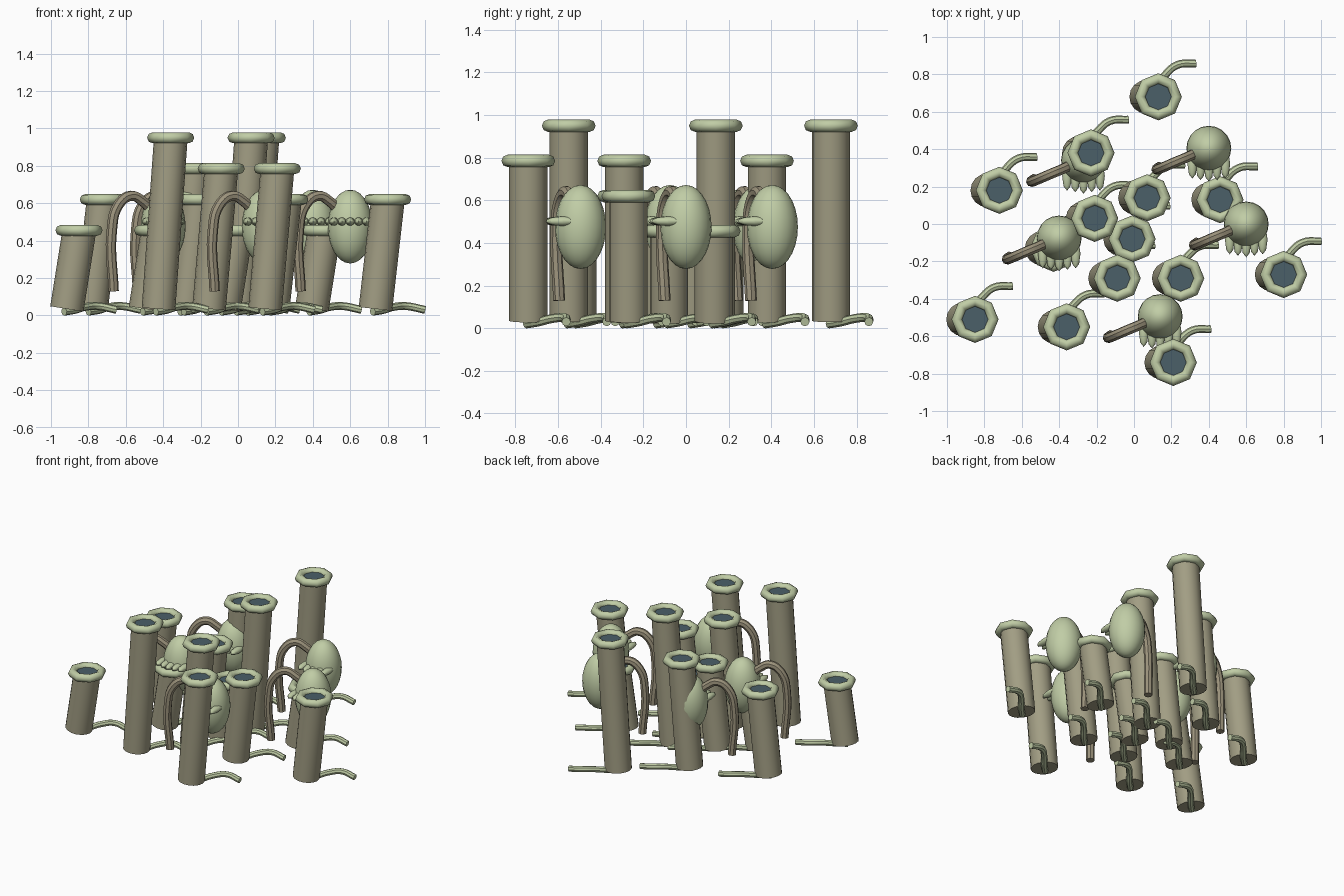
import bpy, bmesh, math
from mathutils import Vector, Matrix

cube = bpy.data.objects.get("Cube")
if cube:
    bpy.data.objects.remove(cube, do_unlink=True)


def material(name, rgb):
    m = bpy.data.materials.new(name)
    m.use_nodes = True
    m.diffuse_color = (*rgb, 1)
    m.node_tree.nodes["Principled BSDF"].inputs["Base Color"].default_value = (*rgb, 1)
    return m


PALE = material("pale green", (0.53, 0.61, 0.38))
TAN = material("olive tan", (0.36, 0.34, 0.23))
STEM = material("stem brown", (0.33, 0.29, 0.20))
SLATE = material("dark slate", (0.07, 0.115, 0.14))


def finish(obj, name, mat, angle=40):
    obj.name = name
    obj.data.materials.clear()
    obj.data.materials.append(mat)
    bpy.ops.object.select_all(action='DESELECT')
    obj.select_set(True)
    bpy.context.view_layer.objects.active = obj
    bpy.ops.object.shade_smooth_by_angle(angle=math.radians(angle))
    return obj


def rod(name, a, b, radius, mat, sides=16):
    """Closed cylinder between two points."""
    a, b = Vector(a), Vector(b)
    axis = b - a
    bpy.ops.mesh.primitive_cylinder_add(vertices=sides, radius=radius, depth=axis.length,
                                        location=(a + b) / 2)
    obj = bpy.context.object
    obj.rotation_euler = axis.to_track_quat('Z', 'Y').to_euler()
    return finish(obj, name, mat)


def ball(name, centre, scale, mat, segments=20, rings=14):
    bpy.ops.mesh.primitive_uv_sphere_add(segments=segments, ring_count=rings, radius=1,
                                         location=centre)
    obj = bpy.context.object
    obj.scale = scale
    return finish(obj, name, mat)


def hose(name, origin, path, radius, mat):
    """Round tube swept along a smooth path."""
    curve = bpy.data.curves.new(name, 'CURVE')
    curve.dimensions = '3D'
    curve.bevel_depth = radius
    curve.bevel_resolution = 2
    curve.resolution_u = 5
    curve.use_fill_caps = True
    spline = curve.splines.new('BEZIER')
    spline.bezier_points.add(len(path) - 1)
    for point, co in zip(spline.bezier_points, path):
        point.co = Vector(co) + Vector(origin)
        point.handle_left_type = point.handle_right_type = 'AUTO'
    obj = bpy.data.objects.new(name, curve)
    bpy.context.collection.objects.link(obj)
    bpy.ops.object.select_all(action='DESELECT')
    obj.select_set(True)
    bpy.context.view_layer.objects.active = obj
    bpy.ops.object.convert(target='MESH')
    return finish(bpy.context.object, name, mat)


def rim(name, centre):
    """Thick eight-sided ring."""
    bpy.ops.mesh.primitive_torus_add(major_segments=8, minor_segments=8, major_radius=0.097,
                                     minor_radius=0.029, location=centre)
    return finish(bpy.context.object, name, PALE, 50)


ROOT = [(-0.08, -0.01, 0.02), (-0.02, 0.05, 0.03), (0.03, 0.11, 0.045),
        (0.10, 0.17, 0.05), (0.20, 0.178, 0.03)]
STALK = [(-0.265, -0.10, 0.13), (-0.275, -0.113, 0.45), (-0.24, -0.10, 0.59),
         (-0.17, -0.07, 0.64), (-0.11, -0.045, 0.61), (-0.06, -0.02, 0.56)]

# leaning chimneys grouped by rim height, placed by the rim centre
CHIMNEYS = {
    0.95: [(0.13, 0.68), (0.07, 0.14), (-0.36, -0.55)],
    0.785: [(-0.23, 0.38), (-0.09, -0.29), (0.21, -0.74)],
    0.62: [(-0.72, 0.18), (-0.21, 0.03), (0.25, -0.29), (0.80, -0.27)],
    0.455: [(0.46, 0.13), (-0.01, -0.08), (-0.85, -0.51), (-0.43, -0.13)],
}
for height, spots in CHIMNEYS.items():
    for x, y in spots:
        rod("chimney_tube", (x - 0.065, y, 0.035), (x, y, height - 0.012), 0.09, TAN)
        rim("chimney_rim", (x, y, height))
        rod("chimney_opening", (x, y, height - 0.004), (x, y, height + 0.004), 0.075, SLATE, 12)
        hose("chimney_root", (x, y, 0), ROOT, 0.021, PALE)

# hanging bulbs with a bent stalk and a fringe of five fingers
for x, y in [(0.40, 0.405), (0.60, 0.0), (-0.40, -0.075), (0.14, -0.495), (-0.27, 0.34)]:
    ball("bulb", (x, y, 0.475), (0.12, 0.12, 0.197), PALE)
    hose("bulb_stalk", (x, y, 0), STALK, 0.028, STEM)
    for i in range(-2, 3):
        reach = 0.10 - 0.008 * abs(i)
        ball("bulb_finger", (x + 0.044 * i, y - reach, 0.502), (0.026, 0.078, 0.022),
             PALE, 8, 8)
